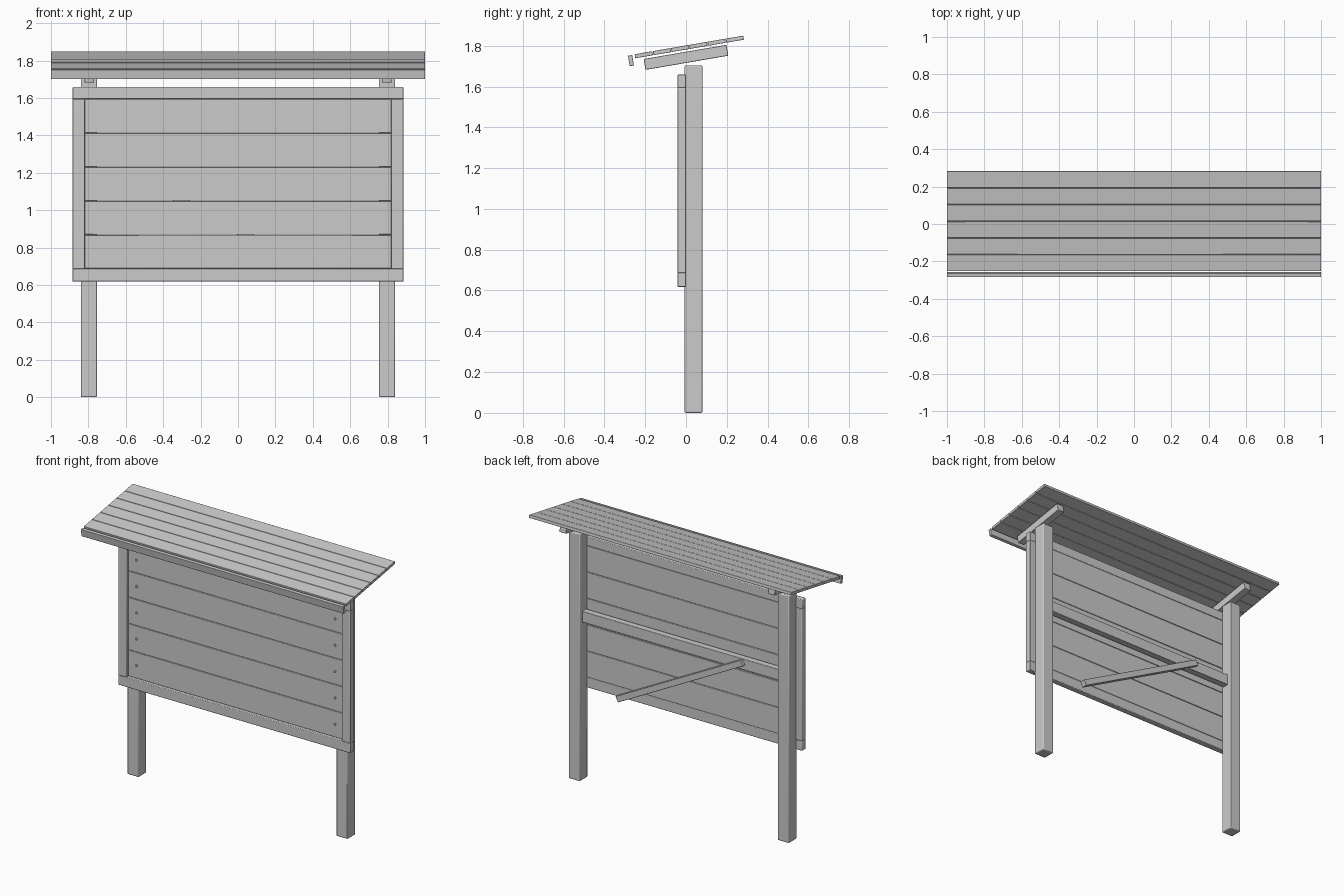
import bpy
import math

if "Cube" in bpy.data.objects:
    bpy.data.objects.remove(bpy.data.objects["Cube"])


def box(name, center, size, rot=(0, 0, 0), bevel=0.003):
    """Lightly bevelled timber, smooth shaded with sharp edges kept."""
    bpy.ops.mesh.primitive_cube_add(size=1, location=center)
    ob = bpy.context.object
    ob.name = name
    ob.scale = size
    bpy.ops.object.transform_apply(location=False, rotation=False, scale=True)
    ob.rotation_euler = rot
    mod = ob.modifiers.new("soft_edges", 'BEVEL')
    mod.width = bevel
    mod.segments = 2
    bpy.ops.object.shade_smooth_by_angle(angle=math.radians(40))
    return ob


TILT = math.radians(9.7)
BOARD = 0.1815
BOARD_Z0 = 0.687

# Posts and the sloping rafters above them
for side, s in (("left", -1), ("right", 1)):
    box(f"{side}_post", (s * 0.797, 0.037, 0.852), (0.086, 0.087, 1.704), bevel=0.006)
    box(f"{side}_rafter", (s * 0.795, 0, 1.743), (0.052, 0.412, 0.054), (TILT, 0, 0))

# Frame around the panel
box("top_rail", (0, -0.021, 1.626), (1.77, 0.043, 0.064), bevel=0.004)
box("bottom_rail", (0, -0.021, 0.6525), (1.77, 0.043, 0.069), bevel=0.004)
for side, s in (("left", -1), ("right", 1)):
    box(f"{side}_stile", (s * 0.852, -0.021, 1.14), (0.066, 0.043, 0.91), bevel=0.004)

# Panel boards with a fixing bolt at each end
for i in range(5):
    z = BOARD_Z0 + BOARD * (i + 0.5)
    box(f"panel_board_{i + 1}", (0, -0.012, z), (1.65, 0.022, BOARD - 0.002))
    for side, s in (("left", -1), ("right", 1)):
        bpy.ops.mesh.primitive_cylinder_add(
            vertices=12, radius=0.008, depth=0.01,
            location=(s * 0.757, -0.025, z), rotation=(math.pi / 2, 0, 0))
        bpy.context.object.name = f"{side}_bolt_{i + 1}"
        bpy.ops.object.shade_smooth_by_angle(angle=math.radians(40))

# Rear cross beam and diagonal brace
box("back_beam", (0, 0.03, 1.125), (1.52, 0.045, 0.075))
box("back_brace", (0, 0.055, 0.89), (1.08, 0.04, 0.042), (0, math.radians(27.9), 0))

# Roof slats laid up the slope
for i in range(6):
    t = (i - 2.5) * 0.0905
    box(f"roof_slat_{i + 1}",
        (0, 0.016 + t * math.cos(TILT), 1.794 + t * math.sin(TILT)),
        (2.0, 0.088, 0.02), (TILT, 0, 0), 0.002)

# Fascia along the front eave
box("front_fascia", (0, -0.27, 1.727), (2.0, 0.021, 0.052), (TILT, 0, 0), 0.002)
